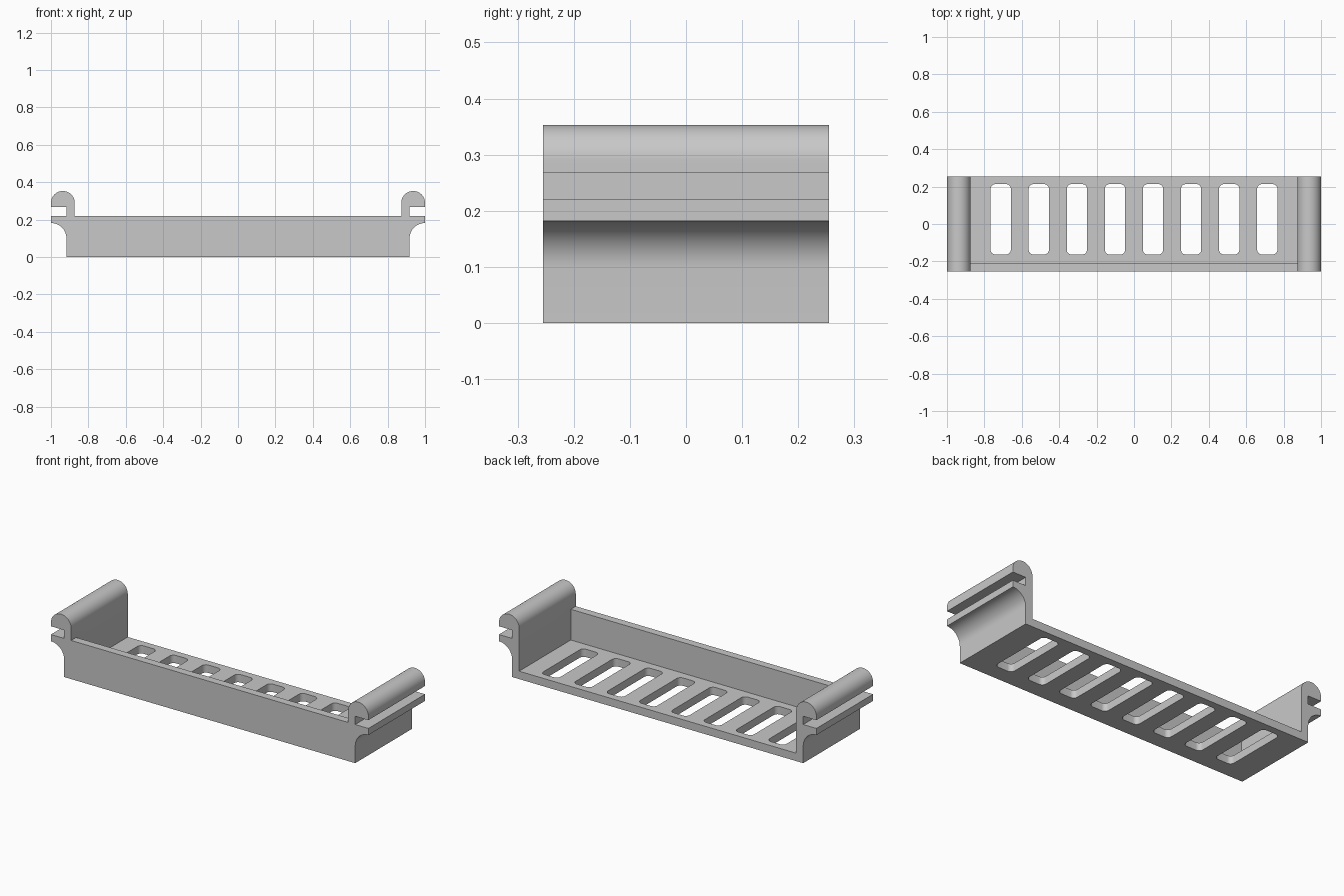
import bpy, bmesh, math
from mathutils import Vector

cube = bpy.data.objects.get("Cube")
if cube:
    bpy.data.objects.remove(cube, do_unlink=True)

# Main dimensions
DEPTH = 0.255        # half depth
INNER, OUTER = 0.873, 0.917   # faces of the end walls
WALL = 0.045         # floor and front wall thickness
RIM = 0.22           # top of front wall and of the lip
SLOTS, PITCH = 8, 0.2036

grey = bpy.data.materials.new("plain_grey")
grey.use_nodes = True
colour = (0.58, 0.58, 0.58, 1)
grey.diffuse_color = colour
grey.node_tree.nodes["Principled BSDF"].inputs["Base Color"].default_value = colour


def arc(cx, cy, r, start, end, steps=12):
    angles = [math.radians(start + (end - start) * i / steps) for i in range(steps + 1)]
    return [(cx + r * math.cos(a), cy + r * math.sin(a)) for a in angles]


def add_prism(bm, points, direction):
    """Extrude a closed outline of 3D points along a direction."""
    face = bm.faces.new([bm.verts.new(p) for p in points])
    extruded = bmesh.ops.extrude_face_region(bm, geom=[face])["geom"]
    moved = [v for v in extruded if isinstance(v, bmesh.types.BMVert)]
    bmesh.ops.translate(bm, verts=moved, vec=Vector(direction))


def make_object(name, bm):
    bmesh.ops.recalc_face_normals(bm, faces=bm.faces)
    mesh = bpy.data.meshes.new(name)
    bm.to_mesh(mesh)
    bm.free()
    mesh.materials.append(grey)
    obj = bpy.data.objects.new(name, mesh)
    bpy.context.collection.objects.link(obj)
    return obj


def combine(target, tool, operation):
    mod = target.modifiers.new(operation.title(), "BOOLEAN")
    mod.object, mod.operation, mod.solver = tool, operation, "EXACT"
    bpy.ops.object.modifier_apply(modifier=mod.name)
    bpy.data.objects.remove(tool, do_unlink=True)


# Tray section: floor, end wall, concave bracket, lip, slot and rounded hook
cove = 1 - OUTER
hook_r = (1 - INNER) / 2
half = [(OUTER, 0)]
half += arc(1, 0.182 - cove, cove, 180, 90)
half += [(1, RIM), (OUTER, RIM), (OUTER, 0.267), (1, 0.267)]
half += arc(1 - hook_r, 0.353 - hook_r, hook_r, 0, 180, 24)
half += [(INNER, WALL)]
section = half + [(-x, z) for x, z in reversed(half)]

bm = bmesh.new()
add_prism(bm, [(x, -DEPTH, z) for x, z in section], (0, 2 * DEPTH, 0))
tray = make_object("tray", bm)
bpy.context.view_layer.objects.active = tray
tray.select_set(True)

# Front wall, sunk a little into the floor and the ends
bm = bmesh.new()
sunk = 0.02
wall = [(-INNER - sunk, WALL - sunk), (INNER + sunk, WALL - sunk),
        (INNER + sunk, RIM), (-INNER - sunk, RIM)]
add_prism(bm, [(x, -DEPTH, z) for x, z in wall], (0, WALL, 0))
combine(tray, make_object("front_wall", bm), "UNION")

# Row of rounded drain slots through the floor
bm = bmesh.new()
hw, hl, r, mid_y = 0.054, 0.188, 0.025, 0.025
for i in range(SLOTS):
    mid_x = (i - (SLOTS - 1) / 2) * PITCH
    outline = []
    for k, (sx, sy) in enumerate([(1, 1), (-1, 1), (-1, -1), (1, -1)]):
        outline += arc(mid_x + sx * (hw - r), mid_y + sy * (hl - r), r,
                       90 * k, 90 * k + 90, 8)
    add_prism(bm, [(x, y, -0.05) for x, y in outline], (0, 0, 0.15))
combine(tray, make_object("slot_cutter", bm), "DIFFERENCE")

# Merge flat leftovers and keep the curves smooth
bm = bmesh.new()
bm.from_mesh(tray.data)
bmesh.ops.remove_doubles(bm, verts=bm.verts, dist=0.0001)
bmesh.ops.dissolve_limit(bm, angle_limit=math.radians(0.5),
                         verts=bm.verts, edges=bm.edges)
bm.to_mesh(tray.data)
bm.free()
bpy.ops.object.shade_smooth_by_angle(angle=math.radians(30))
